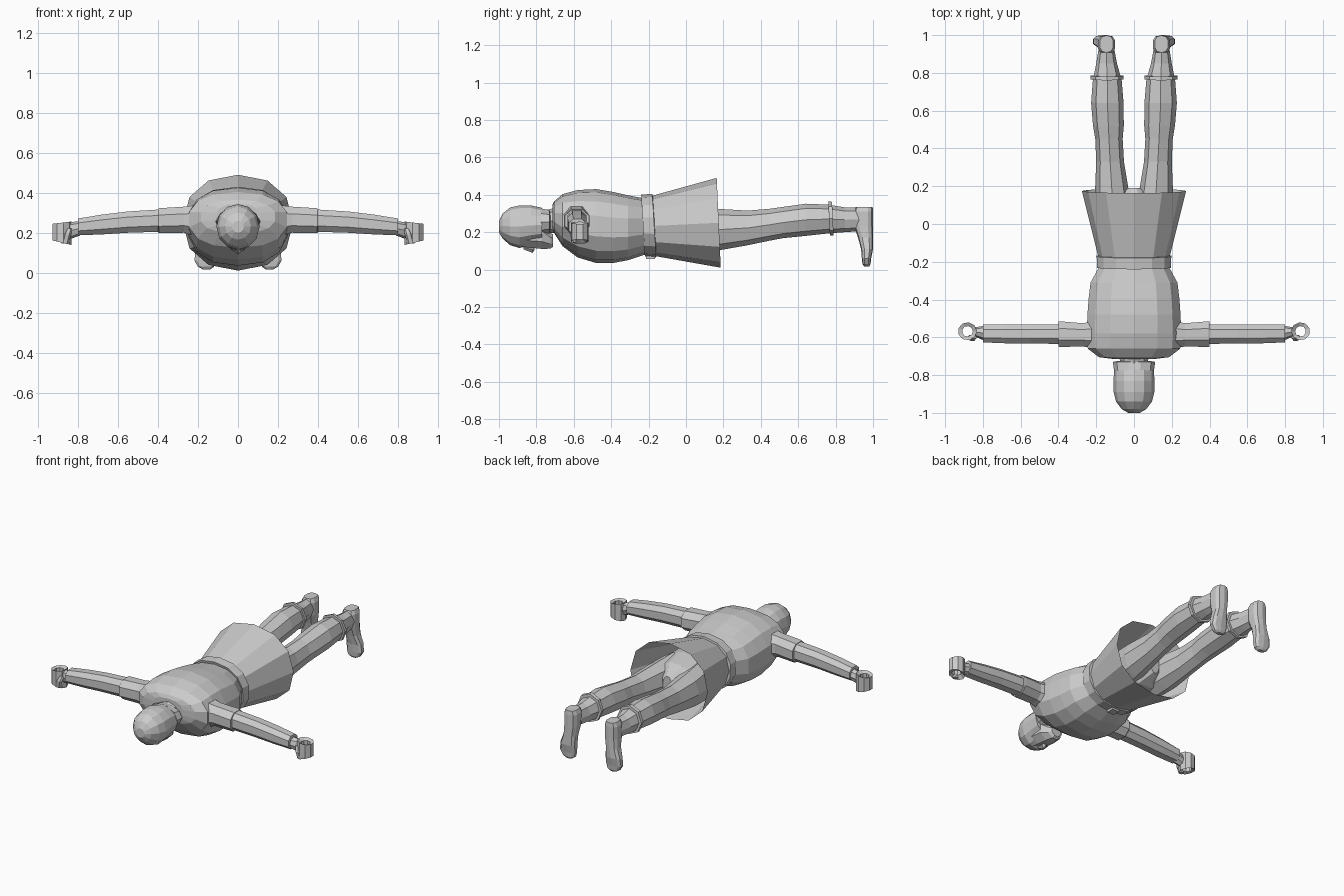
import bpy
from math import cos, sin, pi


def sp(v, p):
    return (abs(v) ** p) * (1 if v > 0 else -1)


def loft(name, axis, rings, n=12, p=1.0, phase=0.0, shear=0.0, caps=True, mirror=False):
    """Skin elliptical rings (t, c1, c2, r1, r2) along an axis; c1,c2 are the other two axes."""
    verts, faces = [], []
    for t, c1, c2, r1, r2 in rings:
        for i in range(n):
            a = 2 * pi * i / n + phase
            u, v = c1 + r1 * sp(cos(a), p), c2 + r2 * sp(sin(a), p)
            if axis == 'x':
                verts.append((t, u, v))
            elif axis == 'y':
                verts.append((u, t - shear * (v - c2), v))
            else:
                verts.append((u, v, t))
    for k in range(len(rings) - 1):
        for i in range(n):
            j = (i + 1) % n
            f = (k * n + i, k * n + j, (k + 1) * n + j, (k + 1) * n + i)
            faces.append(f[::-1] if axis == 'y' else f)
    if caps:
        a, b = tuple(range(n)), tuple(range((len(rings) - 1) * n, len(rings) * n))
        faces += [a, b[::-1]] if axis == 'y' else [a[::-1], b]
    return make(name, verts, faces, mirror)


def make(name, verts, faces, mirror=False):
    me = bpy.data.meshes.new(name)
    me.from_pydata(verts, [], faces)
    me.update()
    ob = bpy.data.objects.new(name, me)
    bpy.context.collection.objects.link(ob)
    if mirror:
        ob.modifiers.new("Mirror", 'MIRROR').use_mirror_merge = False
    return ob


def span(t, x, lo, hi):
    """Ring centred on x = 0 given half width and z limits."""
    return (t, 0, (lo + hi) / 2, x, (hi - lo) / 2)


# Head: cap of hair, nape, face, nose and neck
loft("head", 'y', [span(-1.0, .03, .2, .26), span(-.98, .065, .165, .3),
                   span(-.94, .095, .13, .332), span(-.89, .108, .115, .343),
                   span(-.83, .108, .13, .343), span(-.77, .106, .145, .33)])
loft("nape", 'y', [(-.775, 0, .255, .106, .075), (-.73, 0, .255, .112, .066),
                   (-.725, 0, .255, .085, .05)], n=10)
loft("face", 'y', [span(-.9, .07, .122, .25), span(-.84, .078, .112, .25),
                   span(-.77, .075, .105, .25), span(-.725, .05, .108, .2),
                   span(-.71, .035, .12, .19)], n=8, phase=pi / 8)
loft("nose", 'y', [(-.87, 0, .12, .01, .012), (-.82, 0, .107, .018, .018),
                   (-.81, 0, .115, .012, .01)], n=4)
loft("neck", 'y', [(-.78, 0, .25, .065, .06), (-.66, 0, .27, .085, .07)], n=8)

# Torso
loft("torso", 'y', [span(-.715, .11, .22, .345), span(-.705, .19, .195, .365),
                    span(-.66, .25, .125, .403), span(-.58, .255, .065, .425),
                    span(-.48, .252, .035, .43), span(-.39, .245, .035, .415),
                    span(-.31, .235, .05, .397), span(-.22, .185, .08, .38)],
     n=14, p=.85, phase=pi / 2)

# Belt with buckle
loft("belt", 'y', [(-.225, 0, .235, .17, .14), (-.23, 0, .235, .2, .165),
                   (-.17, 0, .235, .202, .17), (-.165, 0, .235, .17, .14)],
     n=14, p=.9, phase=pi / 2, shear=.06)
loft("buckle", 'y', [(-.215, 0, .07, .035, .018), (-.165, 0, .068, .035, .018)],
     n=4, phase=pi / 4)

# Open flaring skirt and the hips inside it
loft("skirt", 'y', [span(-.19, .185, .075, .39), span(.175, .276, .01, .49)],
     n=12, p=.9, phase=pi / 2, shear=.045, caps=False)
loft("hips", 'y', [span(-.19, .17, .09, .37), span(-.02, .19, .08, .36),
                   span(.1, .15, .1, .34), span(.19, .035, .15, .29)], n=10)


def leg(t, x0, x1, lo, hi):
    return (t, (x0 + x1) / 2, (lo + hi) / 2, (x1 - x0) / 2, (hi - lo) / 2)


# Legs, boot cuffs and boots
loft("leg", 'y', [leg(-.02, .01, .19, .08, .34), leg(.16, .025, .207, .1, .325),
                  leg(.33, .053, .2, .13, .315), leg(.45, .06, .205, .155, .325),
                  leg(.52, .054, .217, .168, .335), leg(.64, .055, .227, .18, .352),
                  leg(.76, .065, .218, .193, .347), leg(.85, .09, .2, .2, .332),
                  leg(.93, .105, .187, .205, .33)],
     n=8, mirror=True)
loft("boot_cuff", 'y', [leg(.765, .075, .21, .2, .34), leg(.765, .056, .23, .182, .365),
                        leg(.785, .056, .23, .182, .362), leg(.785, .075, .21, .2, .34)],
     n=8, shear=.05, mirror=True)
loft("boot", 'z', [(.335, .145, .953, .035, .045), (.31, .145, .95, .046, .05),
                   (.23, .146, .95, .045, .05), (.17, .152, .96, .042, .04),
                   (.11, .162, .968, .053, .032), (.06, .165, .965, .055, .025),
                   (.03, .16, .965, .042, .022), (.017, .158, .966, .02, .014)],
     n=10, p=.7, phase=pi / 10, mirror=True)

# Arms: short sleeve, arm
loft("sleeve", 'x', [(.2, -.585, .26, .08, .085), (.27, -.587, .265, .066, .07),
                     (.395, -.583, .26, .073, .067), (.4, -.583, .26, .07, .063),
                     (.4, -.583, .26, .045, .045)], n=8, p=.9, phase=pi / 8, mirror=True)
loft("arm", 'x', [(.36, -.583, .262, .055, .06), (.55, -.583, .253, .054, .057),
                  (.68, -.582, .241, .053, .053), (.8, -.58, .229, .05, .045)],
     n=8, p=.85, phase=pi / 8, mirror=True)

# Hand: wrist and fingers curled into an upright grip
loft("wrist", 'x', [(.79, -.578, .222, .04, .036), (.84, -.572, .21, .025, .042)],
     n=8, mirror=True)
m = 9
hv, hf = [], []
for i in range(m):
    a = pi + 2 * pi * i / m
    c, s = cos(a), sin(a)
    for r, z in ((1, .15 + .012 * c), (1, .25 - .006 * c), (.58, .24), (.58, .162)):
        hv.append((.882 + .05 * r * c, -.568 + .048 * r * s, z))
for i in range(m):
    j = (i + 1) % m
    hf += [(i * 4 + k, j * 4 + k, j * 4 + (k + 1) % 4, i * 4 + (k + 1) % 4) for k in range(4)]
make("grip_hand", hv, hf, mirror=True)
loft("thumb", 'z', [(.145, .865, -.6, .018, .014), (.19, .855, -.605, .02, .016),
                    (.22, .845, -.595, .015, .012)], n=6, mirror=True)
